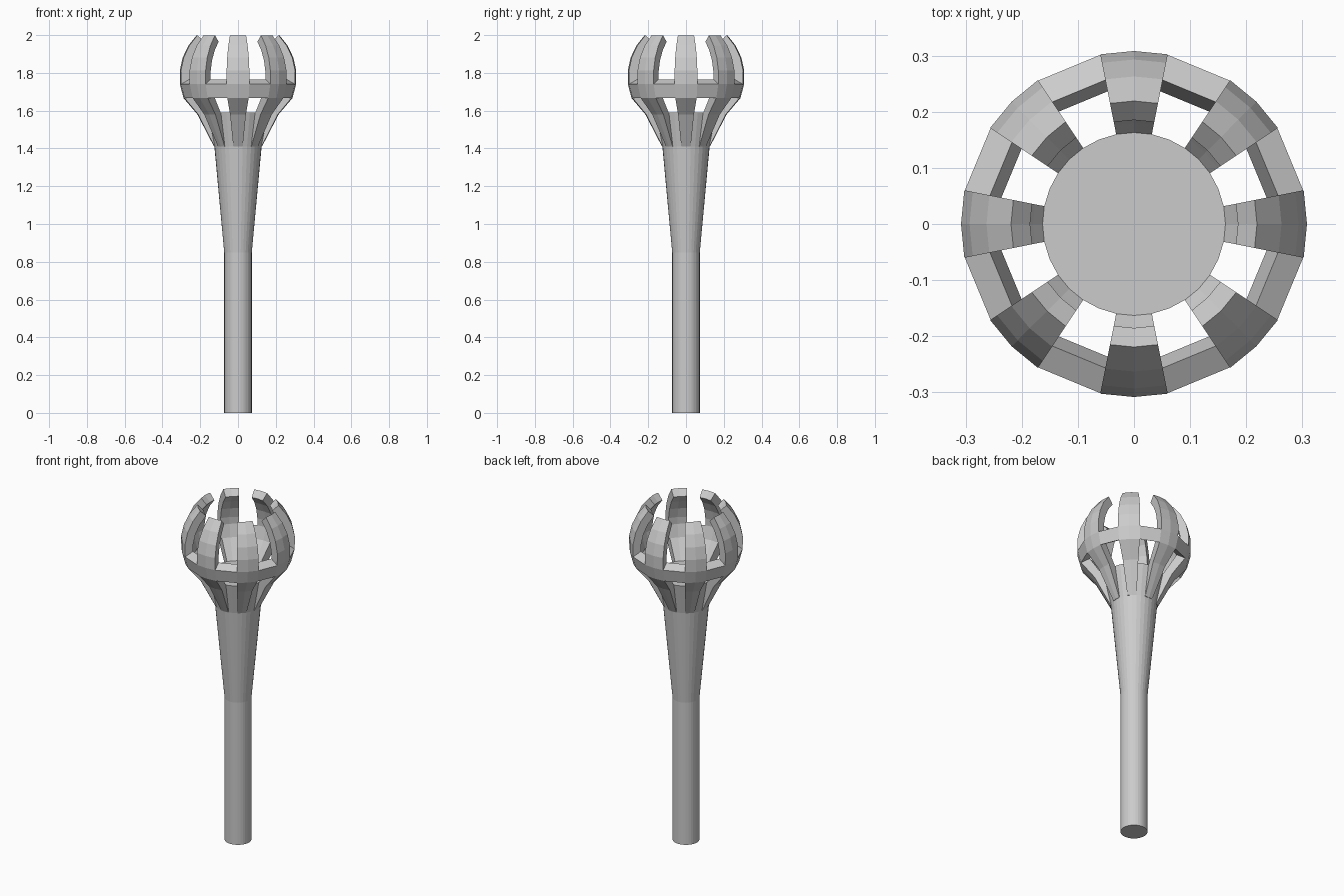
import bpy, bmesh
from math import sin, cos, radians

old = bpy.data.objects.get("Cube")
if old:
    bpy.data.objects.remove(old, do_unlink=True)

# Single grey material
grey = bpy.data.materials.new("plain grey")
grey.use_nodes = True
grey.diffuse_color = (0.6, 0.6, 0.6, 1)
grey.node_tree.nodes["Principled BSDF"].inputs["Base Color"].default_value = (0.6, 0.6, 0.6, 1)

RIBS = 8
HALF = 360 / RIBS / 4      # half the angular width of a rib


def sweep(bm, profile, angles, caps):
    """Sweep a closed (radius, height) section through the given angles."""
    rows = [[bm.verts.new((r * cos(radians(a)), r * sin(radians(a)), z))
             for r, z in profile] for a in angles]
    n = len(profile)
    for a, b in zip(rows, rows[1:]):
        for i in range(n):
            j = (i + 1) % n
            bm.faces.new((a[i], b[i], b[j], a[j]))
    if caps:
        bm.faces.new(rows[0])
        bm.faces.new(rows[-1][::-1])


def finish(bm, name):
    bmesh.ops.recalc_face_normals(bm, faces=bm.faces)
    mesh = bpy.data.meshes.new(name)
    bm.to_mesh(mesh)
    bm.free()
    mesh.materials.append(grey)
    obj = bpy.data.objects.new(name, mesh)
    bpy.context.collection.objects.link(obj)
    return obj


def arc(radius, centre, angles):
    return [(radius * cos(radians(a)), centre + radius * sin(radians(a))) for a in angles]


# Handle: straight shaft, tapered neck and flared core with flat ends
bm = bmesh.new()
rings = []
for r, z in [(0.073, 0), (0.073, 0.85), (0.125, 1.41), (0.163, 1.59)]:
    rings.append([bm.verts.new((r * cos(radians(k * HALF)), r * sin(radians(k * HALF)), z))
                  for k in range(RIBS * 4)])
for low, high in zip(rings, rings[1:]):
    for i in range(len(low)):
        j = (i + 1) % len(low)
        bm.faces.new((low[i], low[j], high[j], high[i]))
bm.faces.new(rings[0][::-1])
bm.faces.new(rings[-1])
finish(bm, "handle")

# Curved ribs forming the open cage
outer = [(0.127, 1.41), (0.215, 1.58)] + arc(0.31, 1.78, [-21.4, -7.4, 6, 19, 32, 45])
inner = arc(0.262, 1.78, [45, 32, 19, 6, -3]) + [(0.241, 1.695), (0.18, 1.61), (0.15, 1.57), (0.11, 1.41)]
bm = bmesh.new()
for k in range(RIBS):
    mid = k * 4 * HALF
    sweep(bm, outer + inner, [mid - HALF, mid, mid + HALF], True)
finish(bm, "cage_ribs")

# Band joining the ribs, straight across each gap
band = [outer[2], outer[3], inner[4], inner[5]]
bm = bmesh.new()
for k in range(RIBS):
    mid = (k * 4 + 2) * HALF
    sweep(bm, band, [mid - HALF, mid + HALF], False)
finish(bm, "cage_band")
